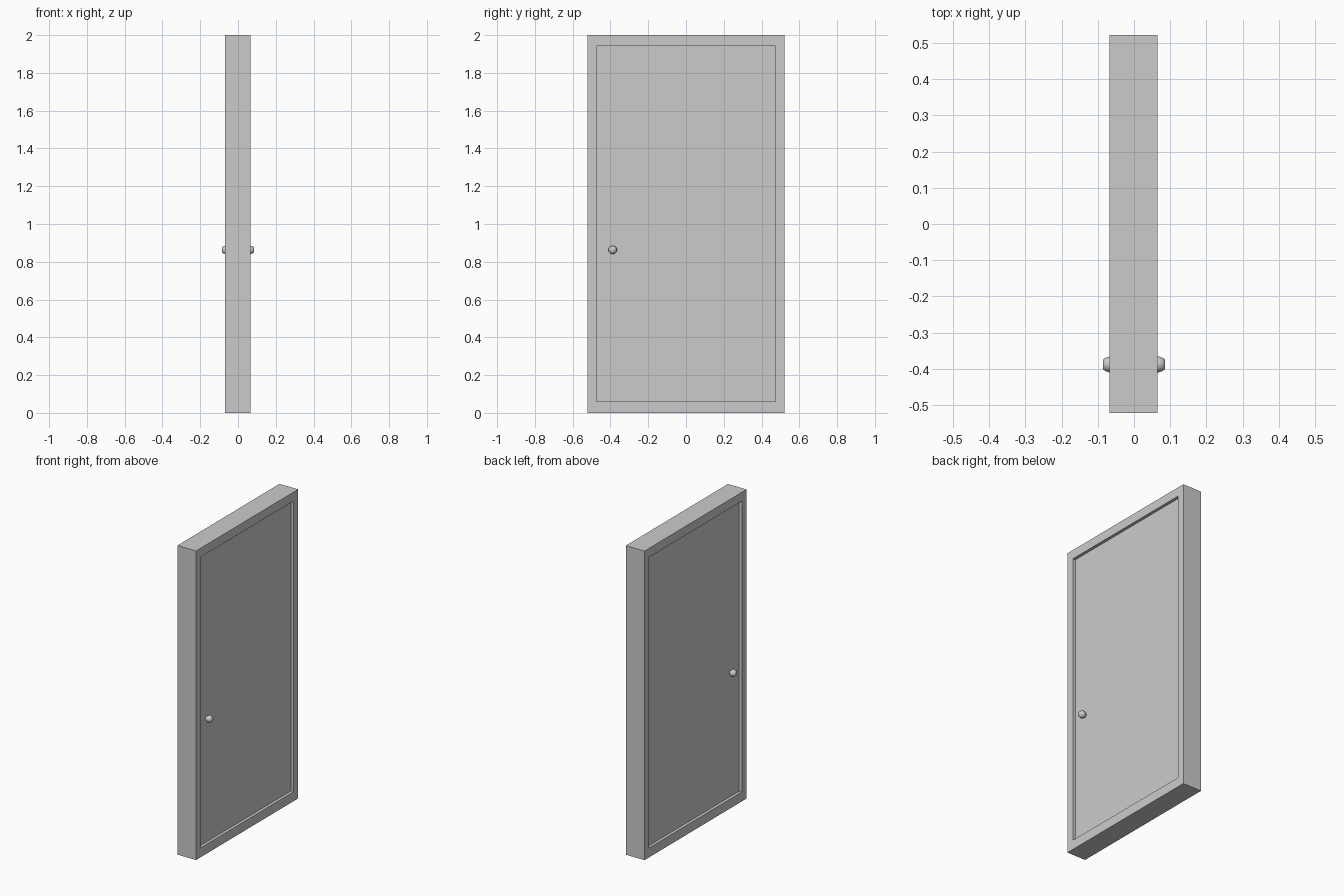
import bpy, bmesh, math
from mathutils import Matrix, Vector

if "Cube" in bpy.data.objects:
    bpy.data.objects.remove(bpy.data.objects["Cube"])


def finish(name, bm):
    bmesh.ops.recalc_face_normals(bm, faces=bm.faces)
    mesh = bpy.data.meshes.new(name)
    bm.to_mesh(mesh)
    bm.free()
    obj = bpy.data.objects.new(name, mesh)
    bpy.context.collection.objects.link(obj)
    return obj


def rect(bm, x, y, z0, z1):
    return [bm.verts.new((x, a, b)) for a, b in ((-y, z0), (y, z0), (y, z1), (-y, z1))]


XB, XF = -0.068, 0.065          # frame faces
OPEN_Y, OPEN_Z0, OPEN_Z1 = 0.474, 0.061, 1.942
RECESS = 0.019

# Door frame: closed rectangular ring
bm = bmesh.new()
loops = [rect(bm, XB, 0.522, 0, 2), rect(bm, XF, 0.522, 0, 2),
         rect(bm, XF, OPEN_Y, OPEN_Z0, OPEN_Z1), rect(bm, XB, OPEN_Y, OPEN_Z0, OPEN_Z1)]
for i in range(4):
    a, b = loops[i], loops[(i + 1) % 4]
    for j in range(4):
        k = (j + 1) % 4
        bm.faces.new((a[j], a[k], b[k], b[j]))
finish("door_frame", bm)

# Door panel, set back from both faces of the frame
bm = bmesh.new()
bmesh.ops.create_cube(bm, size=1)
for v in bm.verts:
    v.co = Vector(((XF if v.co.x > 0 else XB) - math.copysign(RECESS, v.co.x),
                   math.copysign(OPEN_Y, v.co.y),
                   OPEN_Z1 if v.co.z > 0 else OPEN_Z0))
finish("door_panel", bm)

# Knobs: eight-sided lathe profile (distance along x, radius)
PROFILE = [(0.044, 0.013), (0.052, 0.017), (0.061, 0.0235), (0.069, 0.0235),
           (0.079, 0.020), (0.086, 0.014)]
SIDES = 8


def knob(name, side):
    bm = bmesh.new()
    rings = []
    for x, r in PROFILE:
        rings.append([bm.verts.new((side * x,
                                    -0.388 + r * math.cos(math.tau * (i + 0.5) / SIDES),
                                    0.863 + r * math.sin(math.tau * (i + 0.5) / SIDES)))
                      for i in range(SIDES)])
    for a, b in zip(rings, rings[1:]):
        for i in range(SIDES):
            k = (i + 1) % SIDES
            bm.faces.new((a[i], a[k], b[k], b[i]))
    bm.faces.new(rings[0])
    bm.faces.new(rings[-1])
    for f in bm.faces:
        f.smooth = True
    finish(name, bm)


knob("front_knob", 1)
knob("back_knob", -1)
